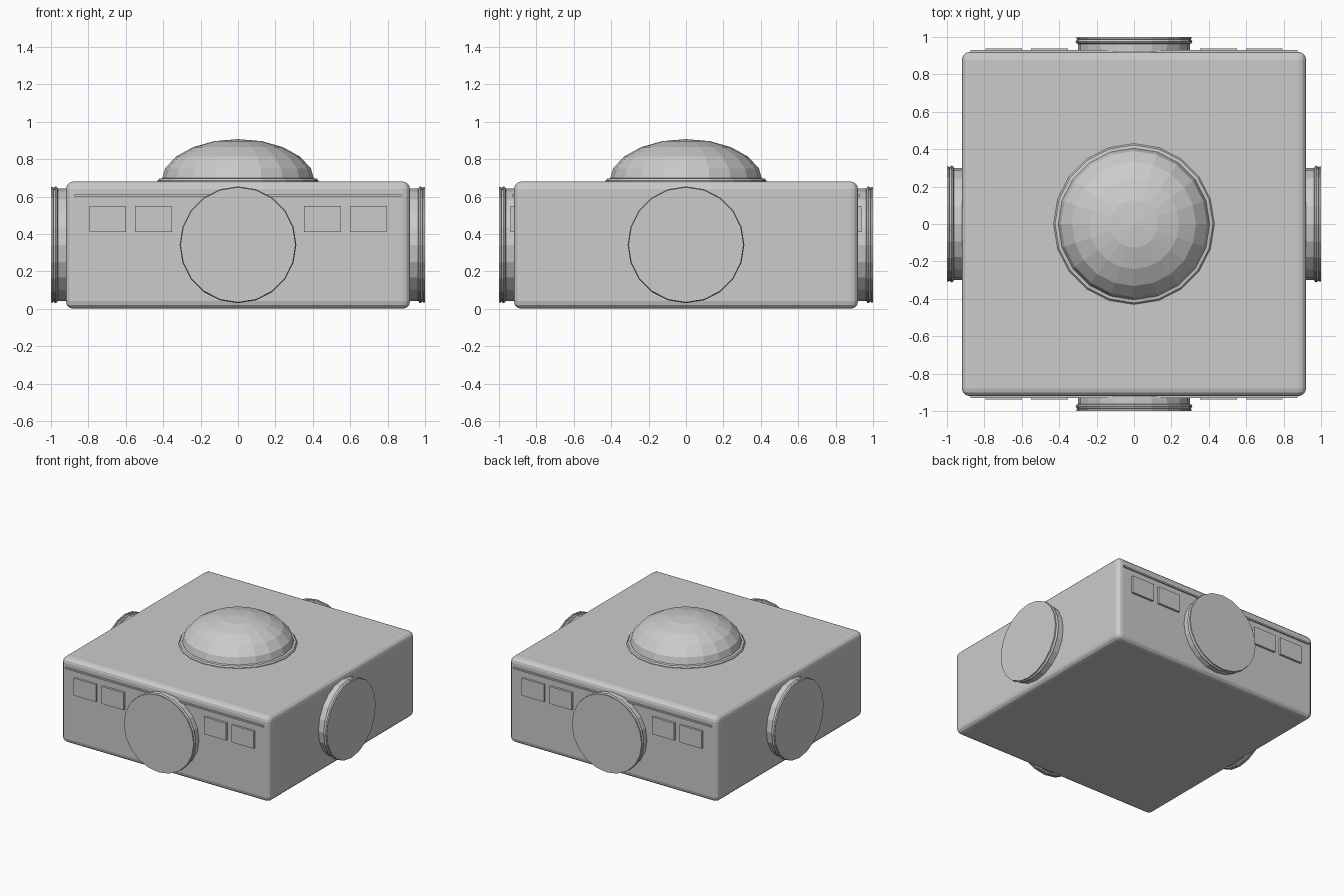
import bpy, bmesh, math
from mathutils import Matrix

if "Cube" in bpy.data.objects:
    bpy.data.objects.remove(bpy.data.objects["Cube"])

SIDES = 20


def finish(name, bm):
    bmesh.ops.recalc_face_normals(bm, faces=bm.faces)
    mesh = bpy.data.meshes.new(name)
    bm.to_mesh(mesh)
    bm.free()
    obj = bpy.data.objects.new(name, mesh)
    bpy.context.collection.objects.link(obj)
    return obj


def box(name, centre, size, bevel=0, segments=2):
    bm = bmesh.new()
    bmesh.ops.create_cube(bm, size=1, matrix=Matrix.Translation(centre) @ Matrix.Diagonal((*size, 1)))
    if bevel:
        bmesh.ops.bevel(bm, geom=bm.edges[:], offset=bevel, segments=segments,
                        profile=0.5, affect='EDGES')
    return finish(name, bm)


def lathe(name, profile, matrix=Matrix()):
    """Spin (radius, height) points about z; open ends are capped."""
    bm = bmesh.new()
    rings = []
    for r, h in profile:
        rings.append([bm.verts.new((r * math.cos(2 * math.pi * i / SIDES),
                                    r * math.sin(2 * math.pi * i / SIDES), h))
                      for i in range(SIDES)])
    for a, b in zip(rings, rings[1:]):
        for i in range(SIDES):
            j = (i + 1) % SIDES
            bm.faces.new((a[i], a[j], b[j], b[i]))
    bm.faces.new(rings[0])
    bm.faces.new(rings[-1])
    bmesh.ops.remove_doubles(bm, verts=bm.verts, dist=1e-5)
    bmesh.ops.transform(bm, matrix=matrix, verts=bm.verts)
    return finish(name, bm)


# Main hull
box("hull", (0, 0, 0.34), (1.84, 1.84, 0.68), 0.04, 3)

# Flattened dome and its base rim
bm = bmesh.new()
bmesh.ops.create_uvsphere(bm, u_segments=SIDES, v_segments=10, radius=1,
                          matrix=Matrix.Translation((0, 0, 0.68)) @ Matrix.Diagonal((0.41, 0.41, 0.227, 1)))
bmesh.ops.bisect_plane(bm, geom=bm.verts[:] + bm.edges[:] + bm.faces[:],
                       plane_co=(0, 0, 0.67), plane_no=(0, 0, -1), clear_outer=True)
finish("dome", bm)
lathe("dome_rim", [(0.43, 0.67), (0.43, 0.685), (0.422, 0.695), (0.405, 0.698)])

# Docking ports on all four sides
port = [(0.30, 0.90), (0.30, 0.963), (0.308, 0.967), (0.312, 0.975),
        (0.308, 0.983), (0.302, 0.987), (0.308, 0.99), (0.308, 1.0)]
for i, side in enumerate(("front", "right", "back", "left")):
    place = (Matrix.Translation((0, 0, 0.342)) @ Matrix.Rotation(i * math.pi / 2, 4, 'Z')
             @ Matrix.Rotation(math.pi / 2, 4, 'X'))
    lathe(side + "_port", port, place)

# Window panels and trim strip on front and back
for side, s in (("front", -1), ("back", 1)):
    for n, x in enumerate((-0.697, -0.452, 0.452, 0.697)):
        box(f"{side}_window_{n + 1}", (x, s * 0.92, 0.48), (0.196, 0.034, 0.138))
    box(side + "_trim", (0, s * 0.92, 0.605), (1.75, 0.02, 0.012))
